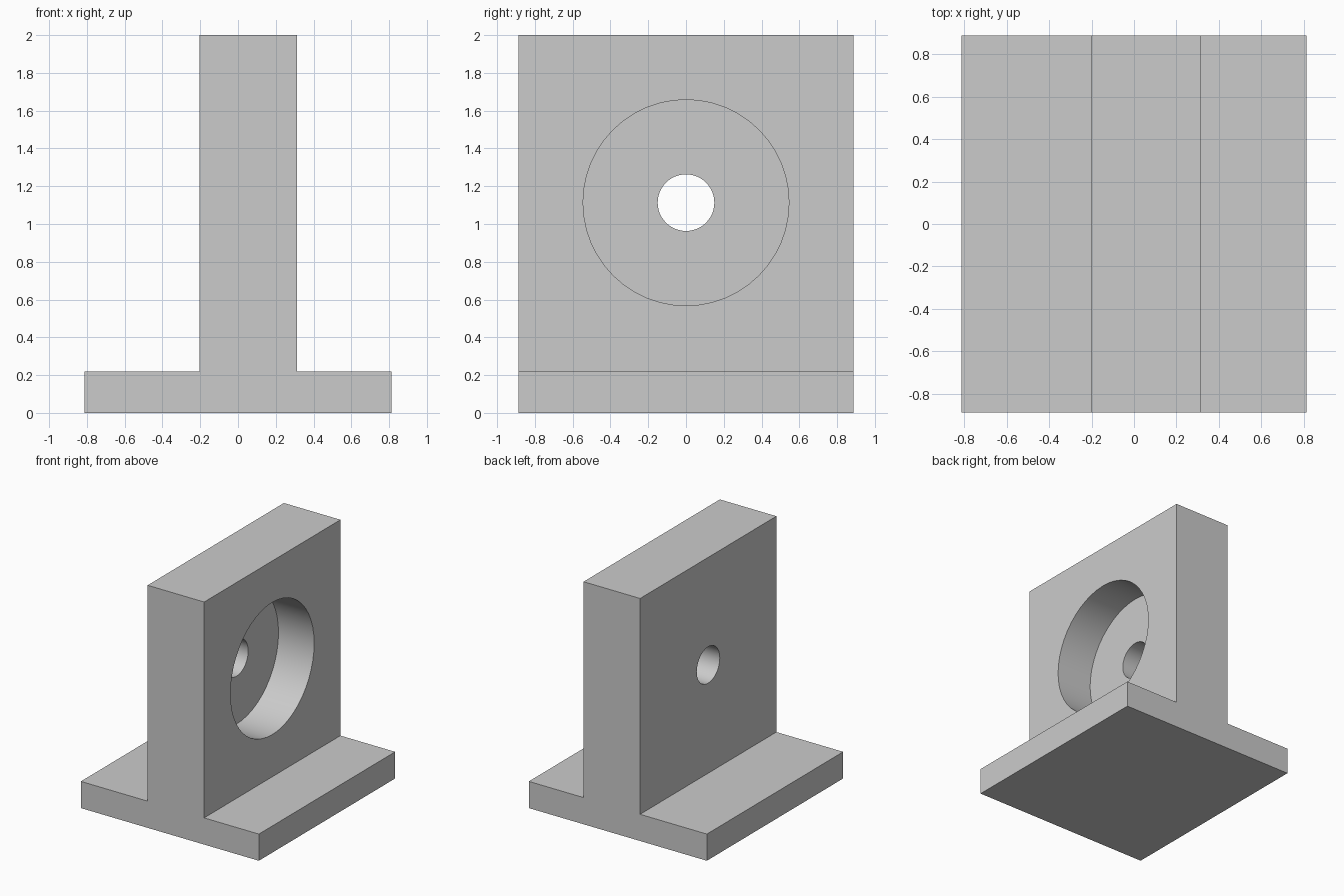
import bpy
import bmesh
import math
from mathutils import Matrix

cube = bpy.data.objects.get("Cube")
if cube:
    bpy.data.objects.remove(cube, do_unlink=True)

# Overall sizes
HALF_X, HALF_Y = 0.812, 0.888
BASE_TOP, HEIGHT = 0.22, 2.0
WALL_LEFT, WALL_RIGHT = -0.203, 0.313
HOLE_Z = 1.113
RECESS_FLOOR = -0.012

grey = bpy.data.materials.new("plain grey")
grey.use_nodes = True
colour = (0.6, 0.6, 0.6, 1)
grey.diffuse_color = colour
grey.node_tree.nodes["Principled BSDF"].inputs["Base Color"].default_value = colour


def make_object(name, bm):
    bmesh.ops.recalc_face_normals(bm, faces=bm.faces)
    mesh = bpy.data.meshes.new(name)
    bm.to_mesh(mesh)
    bm.free()
    mesh.materials.append(grey)
    obj = bpy.data.objects.new(name, mesh)
    bpy.context.collection.objects.link(obj)
    return obj


def bore(target, name, radius, x0, x1):
    """Cut a round hole along x, then discard the cutter."""
    bm = bmesh.new()
    place = Matrix.Translation(((x0 + x1) / 2, 0, HOLE_Z)) @ Matrix.Rotation(math.pi / 2, 4, "Y")
    bmesh.ops.create_cone(bm, cap_ends=True, segments=48, radius1=radius,
                          radius2=radius, depth=x1 - x0, matrix=place)
    cutter = make_object(name, bm)
    cutter.hide_render = True
    mod = target.modifiers.new(name, "BOOLEAN")
    mod.operation = "DIFFERENCE"
    mod.solver = "EXACT"
    mod.object = cutter
    bpy.ops.object.modifier_apply(modifier=name)
    bpy.data.objects.remove(cutter, do_unlink=True)


# Bracket: inverted T profile extruded from front to back
profile = [(-HALF_X, 0), (HALF_X, 0), (HALF_X, BASE_TOP), (WALL_RIGHT, BASE_TOP),
           (WALL_RIGHT, HEIGHT), (WALL_LEFT, HEIGHT), (WALL_LEFT, BASE_TOP),
           (-HALF_X, BASE_TOP)]
bm = bmesh.new()
face = bm.faces.new([bm.verts.new((x, -HALF_Y, z)) for x, z in profile])
sweep = bmesh.ops.extrude_face_region(bm, geom=[face])["geom"]
bmesh.ops.translate(bm, vec=(0, 2 * HALF_Y, 0),
                    verts=[v for v in sweep if isinstance(v, bmesh.types.BMVert)])
bracket = make_object("bracket", bm)
bpy.ops.object.select_all(action="DESELECT")
bracket.select_set(True)
bpy.context.view_layer.objects.active = bracket

# Wide recess in one side of the wall, with a small hole right through
bore(bracket, "recess_cutter", 0.545, RECESS_FLOOR, WALL_RIGHT + 0.2)
bore(bracket, "through_hole_cutter", 0.15, WALL_LEFT - 0.2, WALL_RIGHT + 0.2)
bpy.ops.object.shade_smooth_by_angle(angle=math.radians(30))
